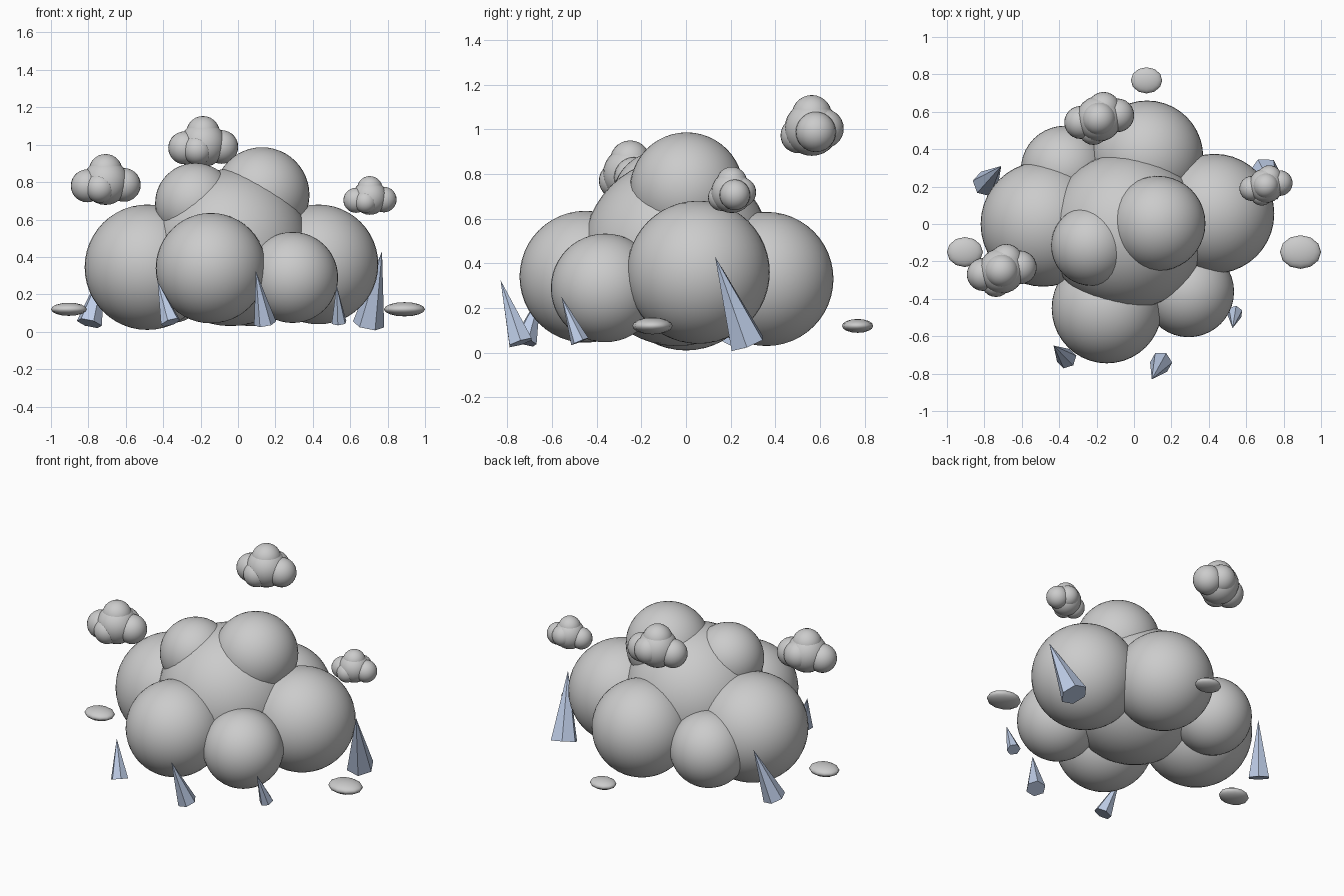
import bpy
from mathutils import Vector

old = bpy.data.objects.get("Cube")
if old:
    bpy.data.objects.remove(old, do_unlink=True)


def material(name, rgb):
    m = bpy.data.materials.new(name)
    m.use_nodes = True
    m.diffuse_color = (*rgb, 1)
    m.node_tree.nodes["Principled BSDF"].inputs["Base Color"].default_value = (*rgb, 1)
    return m


grey = material("cloud grey", (0.6, 0.6, 0.6))
ice = material("ice blue", (0.54, 0.64, 0.84))


def ball(name, center, size, segments=32, rings=18):
    bpy.ops.mesh.primitive_uv_sphere_add(segments=segments, ring_count=rings, radius=1, location=center)
    ob = bpy.context.object
    ob.name = name
    ob.scale = size if isinstance(size, tuple) else (size,) * 3
    ob.data.materials.append(grey)
    bpy.ops.object.shade_smooth()
    return ob


def shard(name, base, tip, radius):
    base, tip = Vector(base), Vector(tip)
    axis = tip - base
    bpy.ops.mesh.primitive_cone_add(vertices=6, radius1=radius, radius2=0, depth=axis.length,
                                    location=(base + tip) / 2)
    ob = bpy.context.object
    ob.name = name
    ob.rotation_euler = axis.to_track_quat("Z", "Y").to_euler()
    ob.data.materials.append(ice)


# Main body: one core with a ring of lobes and two crown lobes
for name, center, radius in [
    ("body_core", (-0.04, -0.04, 0.45), 0.42),
    ("body_right_lobe", (-0.485, 0, 0.345), 0.335),
    ("body_left_lobe", (0.43, 0.055, 0.36), 0.32),
    ("body_back_lobe", (0.07, 0.36, 0.33), 0.3),
    ("body_back_right_lobe", (-0.37, 0.29, 0.28), 0.235),
    ("body_front_lobe", (-0.145, -0.45, 0.34), 0.295),
    ("body_front_left_lobe", (0.292, -0.362, 0.29), 0.243),
    ("crown_left_lobe", (0.128, 0.003, 0.732), 0.254),
    ("crown_right_lobe", (-0.228, -0.115, 0.687), 0.215),
]:
    ball(name, center, radius, 40, 24)

# Small floating puffs, each a cluster of lobes
lobes = [
    ("core", (0, 0, 0), 0.122),
    ("right", (-0.098, -0.02, -0.02), 0.088),
    ("left", (0.098, 0.018, -0.015), 0.09),
    ("top", (0, 0, 0.06), 0.09),
    ("front", (-0.03, -0.06, -0.03), 0.08),
    ("back", (0.025, 0.055, 0), 0.088),
]
for name, center, scale in [
    ("back_puff", (-0.187, 0.563, 1.003), 1),
    ("right_puff", (-0.708, -0.25, 0.8), 1),
    ("left_puff", (0.705, 0.205, 0.718), 0.76),
]:
    for part, offset, radius in lobes:
        ball(f"{name}_{part}", Vector(center) + Vector(offset) * scale, radius * scale, 24, 14)

# Flat pebbles hovering around the base
for name, center, size in [
    ("right_pebble", (-0.904, -0.15, 0.12), (0.096, 0.08, 0.035)),
    ("left_pebble", (0.89, -0.15, 0.12), (0.11, 0.09, 0.038)),
    ("back_pebble", (0.067, 0.768, 0.12), (0.084, 0.07, 0.031)),
]:
    ball(name, center, size, 12, 8)

# Six-sided ice shards leaning around the base
shard("back_right_shard", (-0.795, 0.215, 0.045), (-0.71, 0.31, 0.37), 0.07)
shard("front_right_shard", (-0.36, -0.72, 0.05), (-0.43, -0.65, 0.27), 0.055)
shard("front_shard", (0.145, -0.74, 0.045), (0.095, -0.83, 0.325), 0.06)
shard("front_left_shard", (0.54, -0.475, 0.05), (0.527, -0.557, 0.25), 0.042)
shard("back_left_shard", (0.698, 0.275, 0.04), (0.77, 0.13, 0.43), 0.085)
